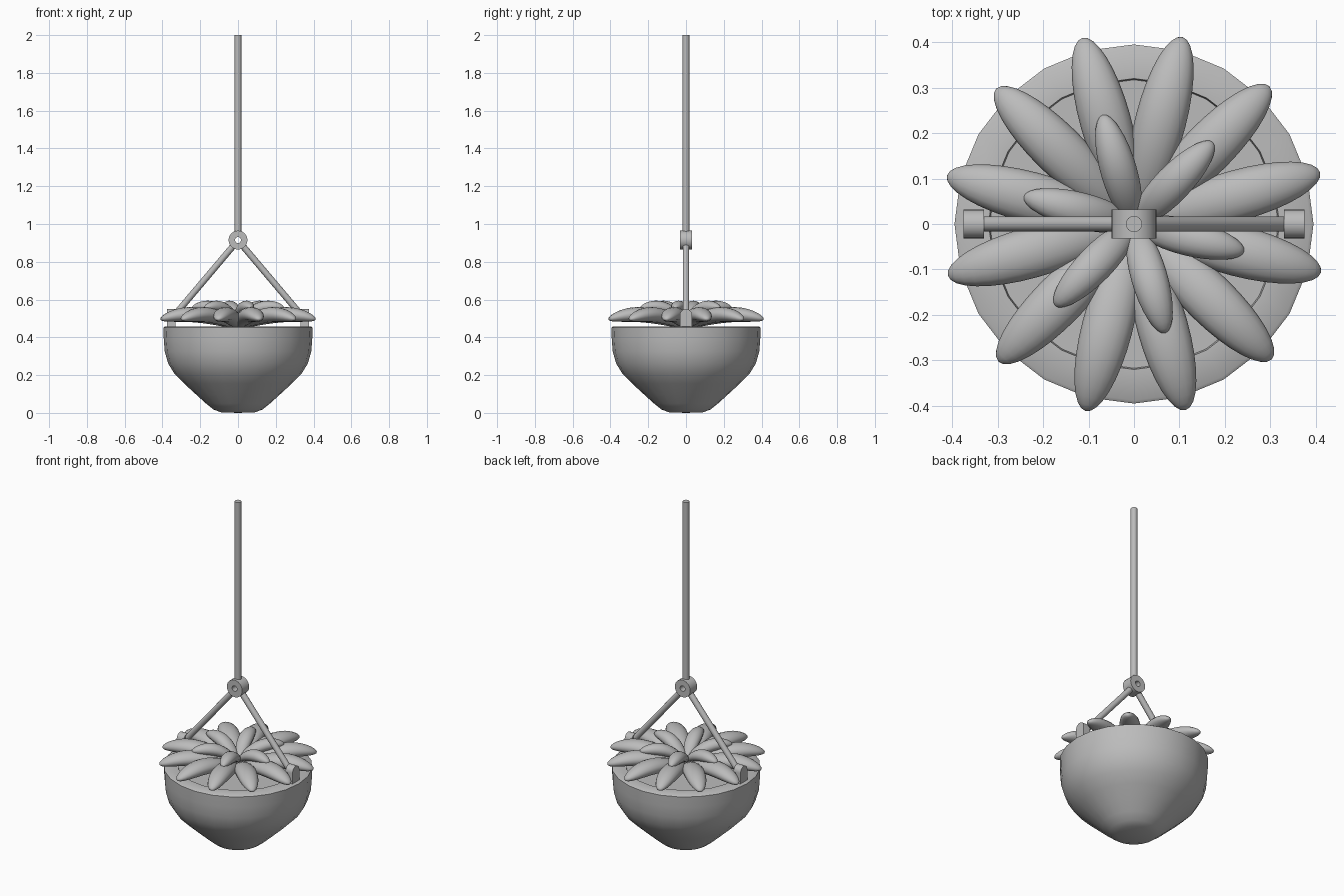
import bpy, bmesh
from math import pi, sin, cos, radians
from mathutils import Vector, Matrix

cube = bpy.data.objects.get("Cube")
if cube:
    bpy.data.objects.remove(cube)

grey = bpy.data.materials.new("plain grey")
grey.use_nodes = True
grey.diffuse_color = (0.5, 0.5, 0.5, 1)
grey.node_tree.nodes["Principled BSDF"].inputs["Base Color"].default_value = (0.5, 0.5, 0.5, 1)


def finish(name, bm, angle=40):
    bmesh.ops.remove_doubles(bm, verts=bm.verts, dist=1e-5)
    bmesh.ops.recalc_face_normals(bm, faces=bm.faces)
    mesh = bpy.data.meshes.new(name)
    bm.to_mesh(mesh)
    bm.free()
    mesh.materials.append(grey)
    obj = bpy.data.objects.new(name, mesh)
    bpy.context.collection.objects.link(obj)
    bpy.ops.object.select_all(action='DESELECT')
    obj.select_set(True)
    bpy.context.view_layer.objects.active = obj
    bpy.ops.object.shade_smooth_by_angle(angle=radians(angle))
    return obj


def lathe(name, profile, steps, axis='Z', offset=(0, 0, 0), closed=False):
    """Spin (radius, height) points around an axis."""
    bm = bmesh.new()
    verts = [bm.verts.new((r, 0, h)) for r, h in profile]
    edges = [bm.edges.new(pair) for pair in zip(verts, verts[1:])]
    if closed:
        edges.append(bm.edges.new((verts[-1], verts[0])))
    bmesh.ops.spin(bm, geom=verts + edges, cent=(0, 0, 0), axis=(0, 0, 1),
                   angle=2 * pi, steps=steps)
    turn = Matrix.Rotation(pi / 2, 4, 'X') if axis == 'Y' else Matrix()
    bm.transform(Matrix.Translation(offset) @ turn)
    return finish(name, bm)


def rod(name, start, end, radius):
    start, end = Vector(start), Vector(end)
    way = end - start
    bm = bmesh.new()
    bmesh.ops.create_cone(bm, cap_ends=True, segments=16, radius1=radius,
                          radius2=radius, depth=way.length)
    bm.transform(Matrix.Translation((start + end) / 2)
                 @ way.to_track_quat('Z', 'Y').to_matrix().to_4x4())
    return finish(name, bm)


def leaf(name, angle, spine, width, thickness):
    """Fleshy leaf: a bent ellipsoid whose centre line follows a cubic curve."""
    a, b, c, d = (Vector((r, 0, z)) for r, z in spine)
    bm = bmesh.new()
    bmesh.ops.create_uvsphere(bm, u_segments=16, v_segments=16, radius=1)
    for v in bm.verts:
        side, up, t = v.co.x, v.co.y, (v.co.z + 1) / 2
        s = 1 - t
        p = a * s**3 + b * (3 * s * s * t) + c * (3 * s * t * t) + d * t**3
        v.co = p + Vector((0, side * width, up * thickness))
    bm.transform(Matrix.Rotation(radians(angle), 4, 'Z'))
    return finish(name, bm, 180)


# Bowl-shaped pot with a flat rim
lathe("pot", [(0, 0), (0.09, 0.003), (0.13, 0.018), (0.17, 0.05), (0.225, 0.1),
              (0.285, 0.155), (0.335, 0.205), (0.37, 0.262), (0.388, 0.325),
              (0.393, 0.39), (0.395, 0.452), (0.388, 0.457), (0.32, 0.457),
              (0.315, 0.43)], 24)
lathe("soil", [(0, 0.442), (0.318, 0.442)], 24)

# Succulent: twelve outer leaves and six raised inner leaves
for i in range(12):
    leaf(f"outer_leaf_{i + 1}", 15.5 + 30 * i,
         [(0.02, 0.46), (0.18, 0.53), (0.3, 0.535), (0.425, 0.497)], 0.056, 0.04)
for i in range(6):
    leaf(f"inner_leaf_{i + 1}", 46 + 60 * i,
         [(0.0, 0.48), (0.08, 0.56), (0.16, 0.575), (0.25, 0.558)], 0.04, 0.033)

# Hanger: long rod, eyelet, two slanted struts
hub = 0.915
rod("hanging_rod", (0, 0, hub + 0.035), (0, 0, 2), 0.018)
lathe("eyelet", [(0.016, -0.032), (0.05, -0.032), (0.05, 0.032), (0.016, 0.032)],
      24, 'Y', (0, 0, hub), closed=True)
for side, word in ((1, "left"), (-1, "right")):
    rod(f"{word}_strut", (side * 0.026, 0, hub - 0.032), (side * 0.35, 0, 0.5), 0.017)

    # Round-topped lug joining the strut to the rim
    bm = bmesh.new()
    outline = [(0.032 * cos(pi * k / 10), 0.518 + 0.032 * sin(pi * k / 10)) for k in range(11)]
    outline += [(-0.032, 0.44), (0.032, 0.44)]
    face = bm.faces.new([bm.verts.new((side * 0.33, y, z)) for y, z in outline])
    moved = bmesh.ops.extrude_face_region(bm, geom=[face], use_keep_orig=True)["geom"]
    bmesh.ops.translate(bm, vec=(side * 0.045, 0, 0),
                        verts=[g for g in moved if isinstance(g, bmesh.types.BMVert)])
    finish(f"{word}_lug", bm)
